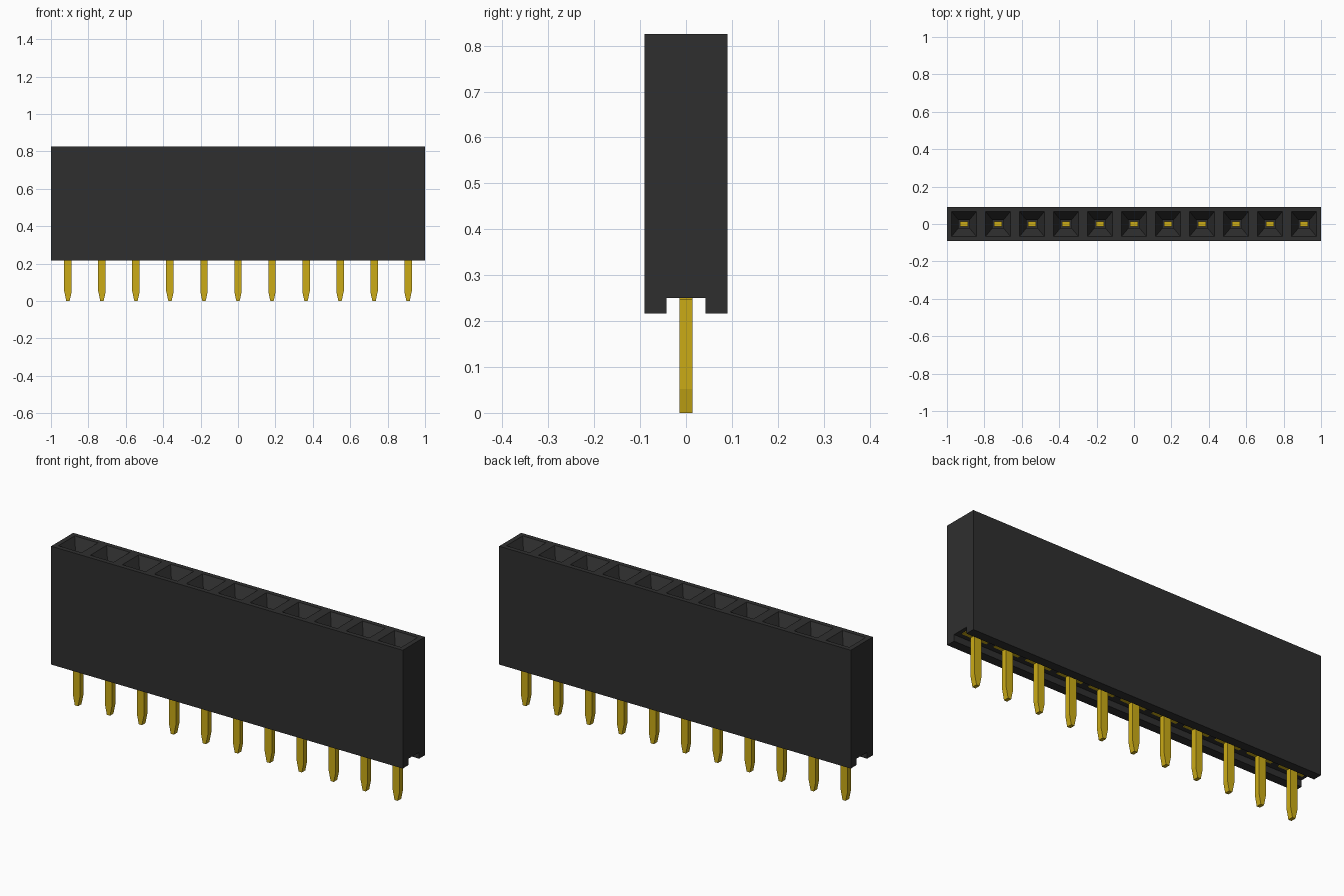
import bpy
import bmesh

cube = bpy.data.objects.get("Cube")
if cube:
    bpy.data.objects.remove(cube, do_unlink=True)

COUNT = 11
PITCH = 2 / COUNT
HALF_Y, BASE, TOP = 0.09, 0.217, 0.825
SLOT_Y, SLOT_Z = 0.043, 0.25


def make_material(name, color):
    mat = bpy.data.materials.new(name)
    mat.use_nodes = True
    mat.diffuse_color = color
    mat.node_tree.nodes["Principled BSDF"].inputs["Base Color"].default_value = color
    return mat


def finish(bm, name, mat):
    bmesh.ops.recalc_face_normals(bm, faces=bm.faces)
    mesh = bpy.data.meshes.new(name)
    bm.to_mesh(mesh)
    bm.free()
    mesh.materials.append(mat)
    obj = bpy.data.objects.new(name, mesh)
    bpy.context.collection.objects.link(obj)
    return obj


def shape_face(face, half_x, half_y, z):
    """Move a socket face's corners to a rectangle of the given size and height."""
    mid = face.calc_center_median()
    for v in face.verts:
        v.co.x = mid.x + (half_x if v.co.x > mid.x else -half_x)
        v.co.y = half_y if v.co.y > 0 else -half_y
        v.co.z = z


def build_housing(mat):
    # Slotted profile swept along x, one segment per socket
    profile = [(-HALF_Y, BASE), (-SLOT_Y, BASE), (-SLOT_Y, SLOT_Z), (SLOT_Y, SLOT_Z),
               (SLOT_Y, BASE), (HALF_Y, BASE), (HALF_Y, TOP), (-HALF_Y, TOP)]
    bm = bmesh.new()
    rings = [[bm.verts.new((-1 + i * PITCH, y, z)) for y, z in profile]
             for i in range(COUNT + 1)]
    n = len(profile)
    sockets = []
    for a, b in zip(rings, rings[1:]):
        for j in range(n):
            k = (j + 1) % n
            face = bm.faces.new((a[j], a[k], b[k], b[j]))
            if j == n - 2:
                sockets.append(face)
    bm.faces.new(rings[0])
    bm.faces.new(rings[-1][::-1])
    bmesh.ops.recalc_face_normals(bm, faces=bm.faces)

    # Rim, funnel and shaft of every socket
    for half_x, half_y, z in [(0.066, 0.066, TOP), (0.029, 0.021, TOP - 0.065)]:
        bmesh.ops.inset_individual(bm, faces=sockets, thickness=0.01)
        for face in sockets:
            shape_face(face, half_x, half_y, z)
    bmesh.ops.inset_individual(bm, faces=sockets, thickness=0.001)
    for face in sockets:
        shape_face(face, 0.029, 0.021, 0.4)
    return finish(bm, "socket_housing", mat)


def build_pin(mat):
    # Flat blade with tapered tip and a wide shoulder at the slot ceiling
    outline = [(0.009, 0), (0.02, 0.052), (0.02, 0.247), (0.07, 0.247),
               (0.07, 0.256), (0.022, 0.256), (0.022, 0.6)]
    half_y = 0.014
    bm = bmesh.new()
    points = outline + [(-x, z) for x, z in reversed(outline)]
    face = bm.faces.new([bm.verts.new((x, -half_y, z)) for x, z in points])
    out = bmesh.ops.extrude_face_region(bm, geom=[face])
    moved = [g for g in out["geom"] if isinstance(g, bmesh.types.BMVert)]
    bmesh.ops.translate(bm, verts=moved, vec=(0, 2 * half_y, 0))
    return finish(bm, "contact_pin", mat)


black = make_material("black_plastic", (0.028, 0.028, 0.028, 1))
gold = make_material("gold_metal", (0.6, 0.41, 0.008, 1))

build_housing(black)

# Row of identical pins
first = build_pin(gold)
first.location.x = -1 + PITCH / 2
for i in range(1, COUNT):
    pin = first.copy()
    pin.name = f"contact_pin_{i + 1}"
    pin.location.x = -1 + PITCH * (i + 0.5)
    bpy.context.collection.objects.link(pin)
